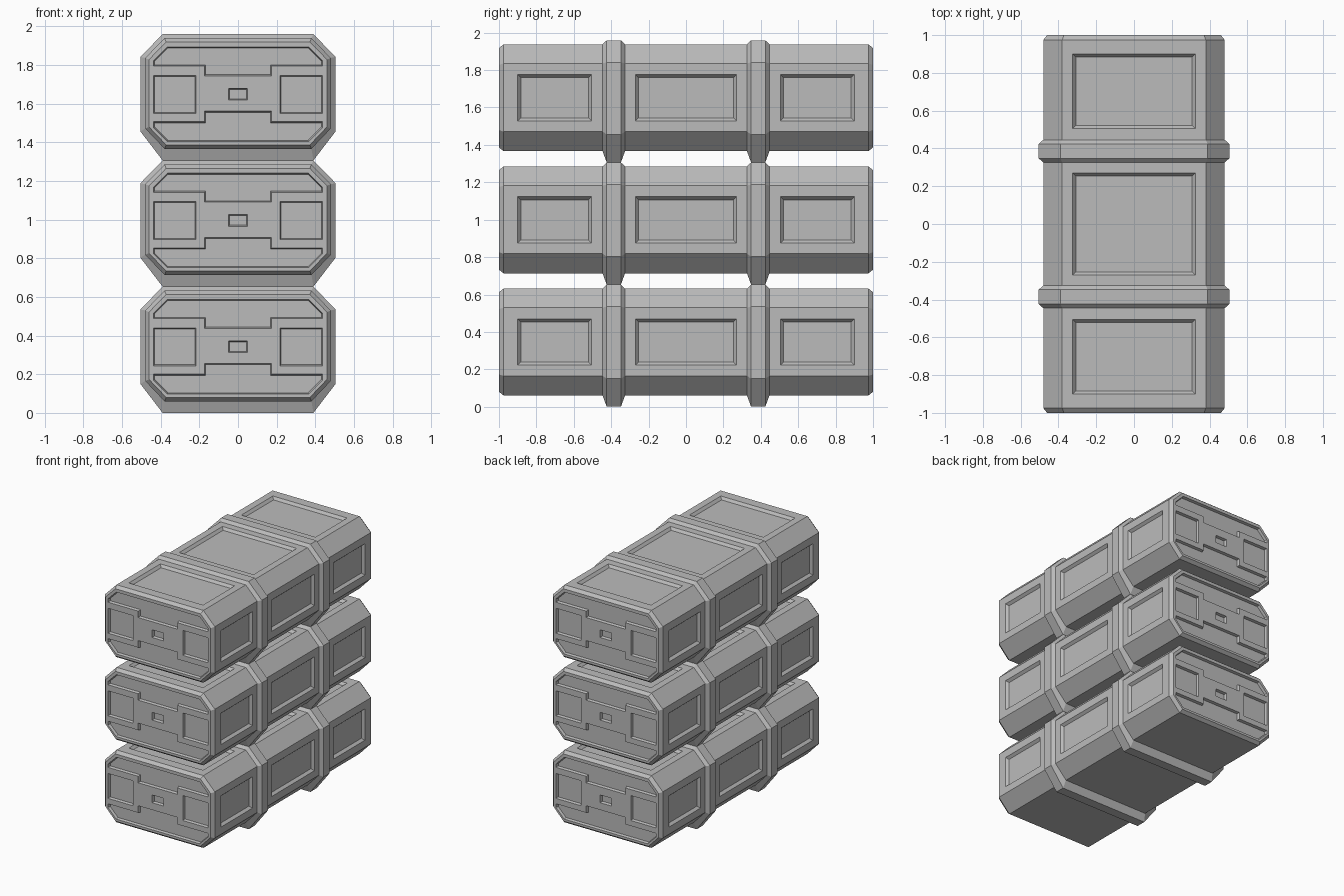
import bpy, bmesh
from mathutils import Vector

cube = bpy.data.objects.get("Cube")
if cube:
    bpy.data.objects.remove(cube)

PITCH = 0.653
grey = bpy.data.materials.new("plain grey")
grey.use_nodes = True
grey.diffuse_color = (0.5, 0.5, 0.5, 1)
bsdf = next(n for n in grey.node_tree.nodes if n.type == 'BSDF_PRINCIPLED')
bsdf.inputs["Base Color"].default_value = (0.5, 0.5, 0.5, 1)


def offset(poly, d):
    """Move every edge of a counter-clockwise outline inward by d."""
    pts = [Vector(p) for p in poly]
    out = []
    for i, p in enumerate(pts):
        e1 = (p - pts[i - 1]).normalized()
        e2 = (pts[(i + 1) % len(pts)] - p).normalized()
        n1, n2 = Vector((-e1.y, e1.x)), Vector((-e2.y, e2.x))
        out.append(p + (n1 + n2) * (d / (1 + n1.dot(n2))))
    return out


def mirror_x(right):
    """Complete a counter-clockwise right half into a symmetric outline."""
    return right + [(-x, z) for x, z in reversed(right)]


def rect(u0, u1, v0, v1):
    return [(u0, v0), (u1, v0), (u1, v1), (u0, v1)]


def loft(bm, loops):
    """Skin a row of equal-length 3D loops and cap both ends."""
    rows = [[bm.verts.new(p) for p in loop] for loop in loops]
    n = len(rows[0])
    for a, b in zip(rows, rows[1:]):
        for i in range(n):
            j = (i + 1) % n
            bm.faces.new((a[i], a[j], b[j], b[i]))
    bm.faces.new(rows[0])
    bm.faces.new(rows[-1][::-1])


def finish(bm, name):
    bmesh.ops.recalc_face_normals(bm, faces=bm.faces)
    mesh = bpy.data.meshes.new(name)
    bm.to_mesh(mesh)
    bm.free()
    mesh.materials.append(grey)
    return mesh


def add(mesh, name, z=0):
    ob = bpy.data.objects.new(name, mesh)
    ob.location.z = z
    bpy.context.collection.objects.link(ob)
    return ob


def along_y(outline, y):
    return [(x, y, z) for x, z in outline]


body_outline = mirror_x([(0.38, 0.06), (0.48, 0.165), (0.48, 0.53), (0.38, 0.632)])
band_outline = mirror_x([(0.39, 0), (0.505, 0.15), (0.505, 0.535), (0.39, PITCH)])

# Crate body with chamfered ends
bm = bmesh.new()
end = offset(body_outline, 0.02)
loft(bm, [along_y(end, -1), along_y(body_outline, -0.975),
          along_y(body_outline, 0.975), along_y(end, 1)])
body = add(finish(bm, "crate_body"), "crate_body")

# Recess cutters: tapered prisms crossing the surface
bm = bmesh.new()
X, Y, Z = Vector((1, 0, 0)), Vector((0, 1, 0)), Vector((0, 0, 1))


def recess(outline, u, v, n, dist, wall, depth=0.02):
    loft(bm, [[u * p.x + v * p.y + n * (dist + s * depth)
               for p in offset(outline, -s * wall)] for s in (1, -1)])


# Side and top panels
for y0, y1 in ((-0.9, -0.505), (-0.27, 0.27), (0.505, 0.9)):
    for s in (1, -1):
        recess(rect(y0, y1, 0.222, 0.47), Y, Z, X * s, 0.48, 0.017)
    recess(rect(-0.325, 0.325, y0, y1), X, Y, Z, 0.632, 0.017)

# End panels: stepped upper and lower plates, corner squares, latch slot
upper = mirror_x([(0.173, 0.437), (0.173, 0.488), (0.437, 0.488),
                  (0.437, 0.515), (0.365, 0.587)])
lower = mirror_x([(0.365, 0.098), (0.437, 0.17), (0.437, 0.2),
                  (0.173, 0.2), (0.173, 0.255)])
for s in (1, -1):
    for shape in (upper, lower, rect(-0.437, -0.217, 0.243, 0.44),
                  rect(0.217, 0.437, 0.243, 0.44), rect(-0.05, 0.05, 0.312, 0.373)):
        recess(shape, X, Z, Y * s, 1, 0.006)
cutter = add(finish(bm, "recess_cutter"), "recess_cutter")
cutter.hide_render = True

cut = body.modifiers.new("recesses", 'BOOLEAN')
cut.operation = 'DIFFERENCE'
cut.solver = 'EXACT'
cut.object = cutter
bpy.context.view_layer.update()
body_mesh = bpy.data.meshes.new_from_object(
    body.evaluated_get(bpy.context.evaluated_depsgraph_get()))
bpy.data.objects.remove(body)
bpy.data.objects.remove(cutter)

# Raised reinforcing bands
bm = bmesh.new()
for c in (-0.386, 0.386):
    loft(bm, [along_y(body_outline, c - 0.06), along_y(band_outline, c - 0.038),
              along_y(band_outline, c + 0.038), along_y(body_outline, c + 0.06)])
band_mesh = finish(bm, "crate_bands")

# Stack of three crates
for i, level in enumerate(("bottom", "middle", "top")):
    add(body_mesh, level + "_crate_body", i * PITCH)
    add(band_mesh, level + "_crate_bands", i * PITCH)
